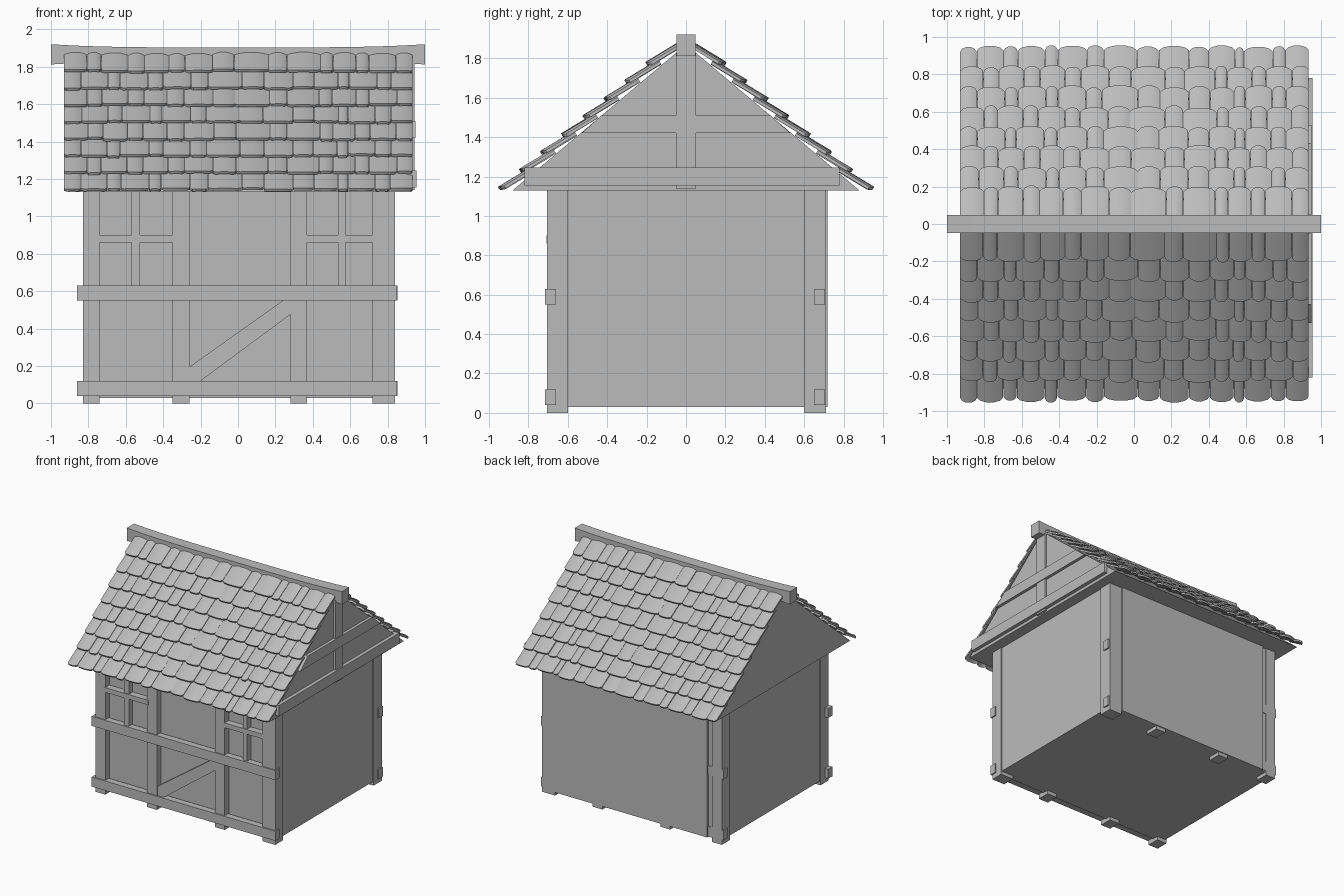
import bpy, bmesh, random
from mathutils import Vector

random.seed(4)
if "Cube" in bpy.data.objects:
    bpy.data.objects.remove(bpy.data.objects["Cube"])

grey = bpy.data.materials.new("plain_grey")
grey.use_nodes = True
grey.diffuse_color = (0.5, 0.5, 0.5, 1)
grey.node_tree.nodes["Principled BSDF"].inputs["Base Color"].default_value = (0.5, 0.5, 0.5, 1)


def finish(name, bm):
    bmesh.ops.recalc_face_normals(bm, faces=bm.faces)
    mesh = bpy.data.meshes.new(name)
    bm.to_mesh(mesh)
    bm.free()
    mesh.materials.append(grey)
    obj = bpy.data.objects.new(name, mesh)
    bpy.context.collection.objects.link(obj)
    return obj


def prism(name, points, axis, start, end):
    """Extrude a 2D outline along x (points are y, z) or y (points are x, z)."""
    bm = bmesh.new()

    def place(p, d):
        return (d, p[0], p[1]) if axis == "x" else (p[0], d, p[1])

    a = [bm.verts.new(place(p, start)) for p in points]
    b = [bm.verts.new(place(p, end)) for p in points]
    n = len(points)
    bm.faces.new(a)
    bm.faces.new(b[::-1])
    for i in range(n):
        j = (i + 1) % n
        bm.faces.new((a[i], a[j], b[j], b[i]))
    return finish(name, bm)


def box(name, x, y, z):
    outline = [(x[0], z[0]), (x[1], z[0]), (x[1], z[1]), (x[0], z[1])]
    return prism(name, outline, "y", y[0], y[1])


# Wall body and back wall panel
EAVE = 1.13
box("wall_body", (-0.82, 0.832), (-0.65, 0.70), (0.03, EAVE))
box("back_wall", (-0.70, 0.72), (0.69, 0.718), (0.03, EAVE))

# Upright posts along the front, feet and corner posts at the back
post_spans = {"left_end": (-0.83, -0.74), "left_inner": (-0.35, -0.26),
              "right_inner": (0.28, 0.37), "right_end": (0.72, 0.84)}
for name, span in post_spans.items():
    box("front_post_" + name, span, (-0.705, -0.60), (0, EAVE))
    top = EAVE if "end" in name else 0.05
    box("back_post_" + name, span, (0.60, 0.71), (0, top))

# Sill and middle rails
for name, z in (("sill", (0.04, 0.12)), ("middle_rail", (0.55, 0.63))):
    box("front_" + name, (-0.86, 0.85), (-0.715, -0.66), z)
    box("back_" + name, (-0.842, 0.852), (0.65, 0.705), z)

# Window bars
for name, bar, rail in (("left", (-0.57, -0.525), (-0.75, -0.34)),
                        ("right", (0.535, 0.575), (0.36, 0.73))):
    box(name + "_window_upright", bar, (-0.70, -0.62), (0.60, EAVE))
    box(name + "_window_crossbar", rail, (-0.707, -0.62), (0.86, 0.90))

# Diagonal brace
brace = [(-0.26, 0.12), (-0.20, 0.12), (0.28, 0.475),
         (0.28, 0.55), (0.24, 0.55), (-0.26, 0.195)]
prism("diagonal_brace", brace, "y", -0.70, -0.62)

# Solid roof core
prism("roof_core", [(-0.88, EAVE), (0.88, EAVE), (0, 1.87)], "x", -0.91, 0.925)

# Timbers on the gable
box("gable_tie_beam", (0.90, 0.955), (-0.82, 0.78), (1.155, 1.245))
box("gable_king_post", (0.90, 0.943), (-0.05, 0.05), (1.14, 1.83))
collar = [(-0.53, 1.42), (0.53, 1.42), (0.43, 1.51), (-0.43, 1.51)]
prism("gable_collar_beam", collar, "x", 0.90, 0.95)

# Ridge beam, sagging gently between its ends
xs = [-1 + i / 8 for i in range(17)]
ridge = [(x, 1.903 + 0.017 * x ** 4) for x in xs]
ridge += [(x, 1.83 - 0.018 * x ** 4) for x in reversed(xs)]
prism("ridge_beam", ridge, "y", -0.048, 0.048)


def add_tile(bm, x0, x1, low, high, normal):
    """One arched tile with a rounded lower edge."""
    thick, loops = 0.015, []
    down = (low - high).normalized()
    for u in (0, 0.12, 0.35, 0.65, 0.88, 1):
        arch = 1 - (2 * u - 1) ** 2
        x = Vector((x0 + (x1 - x0) * u, 0, 0))
        lift = normal * (0.012 * arch)
        tip = down * (0.022 * arch ** 0.5 - 0.012)
        ring = [low + tip + lift, high + lift,
                high + lift - normal * thick, low + tip + lift - normal * thick]
        loops.append([bm.verts.new(p + x) for p in ring])
    for a, b in zip(loops, loops[1:]):
        for i in range(4):
            j = (i + 1) % 4
            bm.faces.new((a[i], a[j], b[j], b[i]))
    bm.faces.new(loops[0])
    bm.faces.new(loops[-1][::-1])


# Overlapping tile rows on both slopes
columns = [-0.93, -0.82, -0.71, -0.61, -0.49, -0.39, -0.27, -0.15, 0.0,
           0.15, 0.28, 0.42, 0.52, 0.61, 0.72, 0.83, 0.935]
for name, side in (("front_roof_tiles", -1), ("back_roof_tiles", 1)):
    bm = bmesh.new()
    normal = Vector((0, side * 0.518, 0.855))
    for row in range(8):
        shift = 0.016 if row % 2 else -0.016
        edges = [columns[0]]
        for i, c in enumerate(columns[1:-1]):
            edges.append(c + shift * (-1) ** i + random.uniform(-0.006, 0.006))
        edges.append(columns[-1])
        for x0, x1 in zip(edges, edges[1:]):
            slip = random.uniform(-0.006, 0.006)
            y, z = 0.935 - 0.107 * row, 1.143 + 0.0905 * row
            low = Vector((0, side * (y + slip), z - 0.6 * slip))
            high = Vector((0, side * (y - 0.16), z + 0.097))
            lift = normal * random.uniform(-0.002, 0.004)
            add_tile(bm, x0 + 0.001, x1 - 0.001, low + lift, high + lift, normal)
    tiles = finish(name, bm)
    bpy.ops.object.select_all(action="DESELECT")
    tiles.select_set(True)
    bpy.context.view_layer.objects.active = tiles
    bpy.ops.object.shade_smooth_by_angle(angle=0.6)
